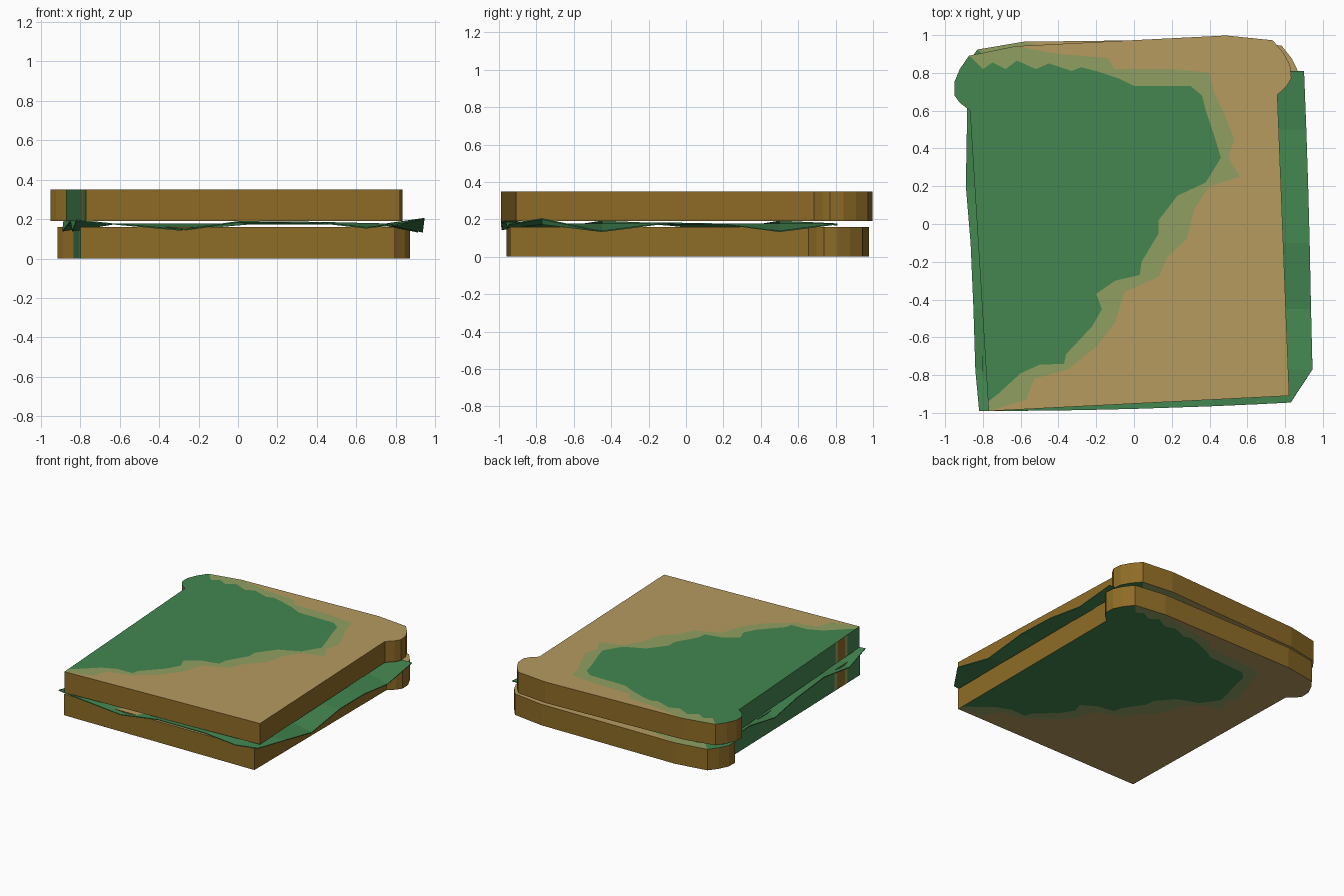
import bpy, math
from mathutils import Vector, Matrix

if "Cube" in bpy.data.objects:
    bpy.data.objects.remove(bpy.data.objects["Cube"])


def srgb(r, g, b):
    f = lambda c: (c / 255 / 12.92) if c < 10 else ((c / 255 + 0.055) / 1.055) ** 2.4
    return (f(r), f(g), f(b), 1)


def material(name, *rgb):
    m = bpy.data.materials.new(name)
    m.diffuse_color = srgb(*rgb)
    m.use_nodes = True
    m.node_tree.nodes["Principled BSDF"].inputs["Base Color"].default_value = m.diffuse_color
    return m


CRUST = material("crust brown", 142, 108, 38)
CRUMB = material("crumb tan", 182, 155, 96)
FRINGE = material("mould fringe olive", 144, 160, 98)
GREEN = material("green", 67, 134, 80)
MATS = [CRUST, CRUMB, FRINGE, GREEN]

# Symmetric bread outline, right half from bottom corner to top shoulder
HALF = [(.797, -.95), (.815, .644), (.866, .687), (.893, .728),
        (.89, .798), (.857, .867), (.805, .934), (.56, .972)]
OUTLINE = HALF + [(-x, y) for x, y in reversed(HALF)]     # counter-clockwise
N = len(OUTLINE)

# Ragged mould edges, measured on the turned top slice
TURN = math.radians(2.9)
INNER = [(-.72, -.9), (-.6, -.79), (-.5, -.745), (-.37, -.74), (-.36, -.69), (-.22, -.54),
         (-.17, -.45), (-.2, -.37), (-.1, -.3), (.03, -.27), (.04, -.2), (.13, -.05),
         (.13, .02), (.23, .15), (.38, .22), (.46, .35), (.43, .45), (.38, .6), (.36, .68),
         (.3, .73), (.0, .73), (-.08, .77), (-.2, .81), (-.28, .83), (-.33, .81), (-.45, .85),
         (-.52, .82), (-.62, .865), (-.68, .82), (-.75, .855), (-.8, .82), (-.84, .86)]
OUTER = [(-.57, -.93), (-.53, -.82), (-.35, -.77), (-.2, -.65), (-.1, -.52), (-.05, -.36),
         (.13, -.28), (.18, -.17), (.28, -.08), (.32, .08), (.4, .2), (.56, .25), (.5, .35),
         (.53, .45), (.48, .58), (.43, .68), (.4, .8), (.2, .82), (-.1, .82), (-.14, .88),
         (-.4, .9)]


def to_base(p):
    c, s = math.cos(TURN), math.sin(TURN)
    return (p[0] * c + p[1] * s + .022, -p[0] * s + p[1] * c)


def slice_faces():
    left_start = (-.7975, -.9)
    inner = [left_start] + [to_base(p) for p in INNER] + [OUTLINE[9]]
    outer = [OUTLINE[-1]] + [to_base(p) for p in OUTER] + [OUTLINE[8]]
    green = inner + OUTLINE[10:-1]
    fringe = outer + list(reversed(inner))
    crumb = OUTLINE[:8] + list(reversed(outer))
    return [(green, 3), (fringe, 2), (crumb, 1)]


def bread_slice(name, z0, z1, turn, shift):
    verts, faces, mats = [], [], []

    def add(pts, mat):
        faces.append(list(range(len(verts), len(verts) + len(pts))))
        verts.extend(pts)
        mats.append(mat)

    # top face, and the underside as its mirror image
    for poly, mat in slice_faces():
        add([(x, y, z1) for x, y in poly], mat)
        add([(-x, y, z0) for x, y in poly], mat)

    # crust wall; the long left wall is mouldy with a bare patch near the front
    def wall(a, b, mat):
        add([(*a, z0), (*b, z0), (*b, z1), (*a, z1)], mat)

    for i in range(N):
        a, b = Vector(OUTLINE[i]), Vector(OUTLINE[(i + 1) % N])
        if i == N - 2:
            cuts = [0, .8, .82, .88, .9, 1]
            for t0, t1, mat in zip(cuts, cuts[1:], [3, 2, 0, 2, 3]):
                wall(a.lerp(b, t0), a.lerp(b, t1), mat)
        else:
            wall(a, b, 0)

    me = bpy.data.meshes.new(name)
    M = Matrix.Rotation(turn, 4, 'Z') @ Matrix.Translation((shift, 0, 0))
    me.from_pydata([M @ Vector(v) for v in verts], [], faces)
    for m in MATS:
        me.materials.append(m)
    for p, mat in zip(me.polygons, mats):
        p.material_index = mat
    ob = bpy.data.objects.new(name, me)
    bpy.context.collection.objects.link(ob)


bread_slice("bottom_slice", 0, .16, math.radians(.7), -.012)
bread_slice("top_slice", .19, .35, TURN, -.022)

# Lettuce leaf: flat in the gap, with wavy edges
YS = [-.99, -.77, -.45, -.1, .2, .5, .81]
LEFT = [-.82, -.84, -.85, -.865, -.89, -.885, -.88]
RIGHT = [.83, .945, .937, .93, .922, .912, .9]
COLS = [0, .115, .315, .5, .74, .89, 1]
FRONT_Z = [.195, .175, .145, .187, .183, .155, .175]
LEFT_Z = [.195, .14, .19, .17, .14, .19, .17]
RIGHT_Z = [.175, .203, .135, .18, .175, .135, .175]
verts = []
for r, y in enumerate(YS):
    for c, f in enumerate(COLS):
        z = .175
        if r == 0:
            z, y2 = FRONT_Z[c], y + .045 * f * f
        else:
            y2 = y
        if r and c == 0:
            z = LEFT_Z[r]
        if r and c == 6:
            z = RIGHT_Z[r]
        verts.append((LEFT[r] + (RIGHT[r] - LEFT[r]) * f, y2, z))
faces = [(r * 7 + c, r * 7 + c + 1, r * 7 + c + 8, r * 7 + c + 7)
         for r in range(6) for c in range(6)]
me = bpy.data.meshes.new("lettuce_leaf")
me.from_pydata(verts, [], faces)
me.materials.append(GREEN)
leaf = bpy.data.objects.new("lettuce_leaf", me)
bpy.context.collection.objects.link(leaf)
mod = leaf.modifiers.new("thickness", 'SOLIDIFY')
mod.thickness = .006
mod.offset = 0
